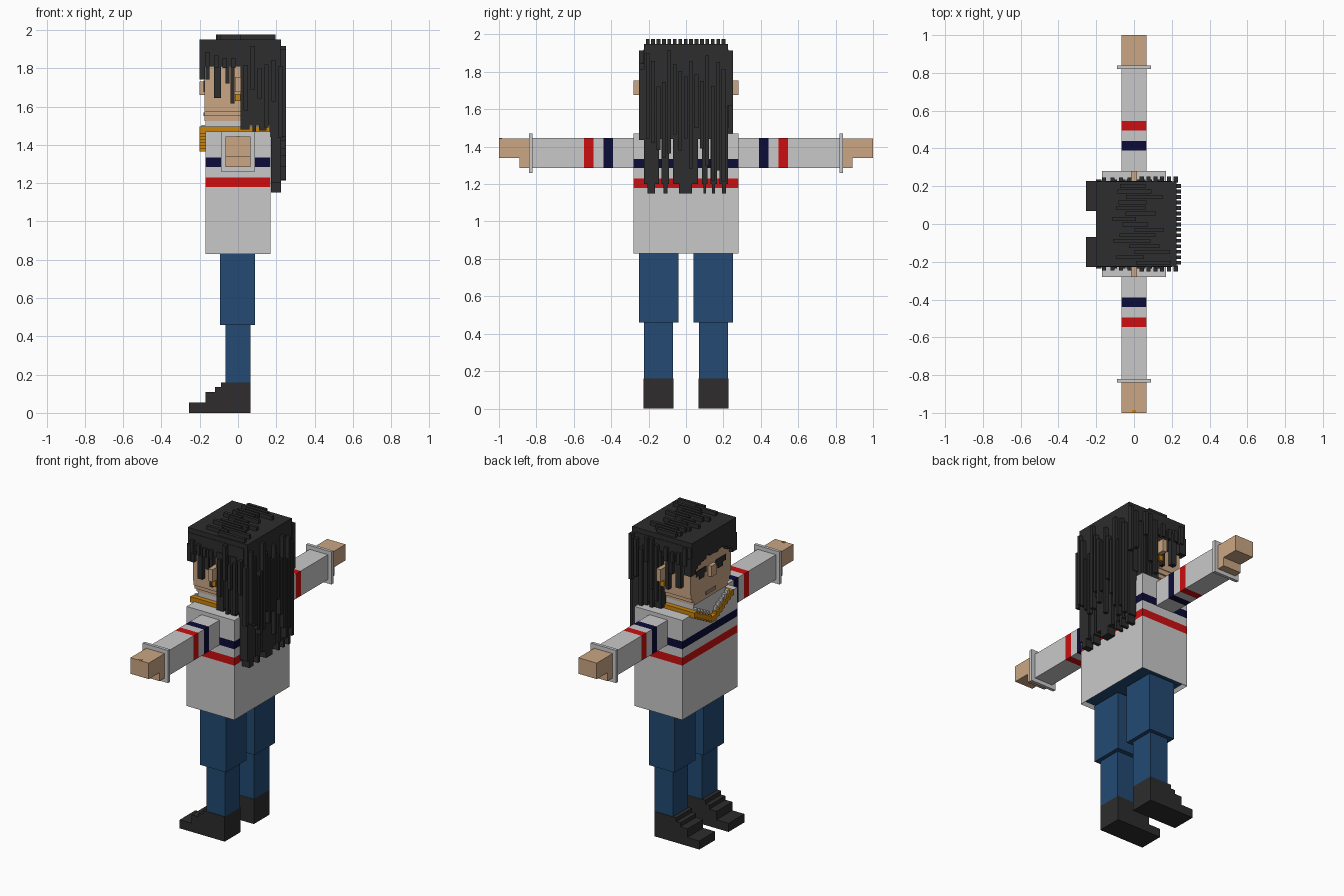
import bpy, bmesh, random
from mathutils import Vector

random.seed(4)
if "Cube" in bpy.data.objects:
    bpy.data.objects.remove(bpy.data.objects["Cube"])


def material(name, r, g, b):
    lin = [(c / 255 / 12.92) if c < 11 else ((c / 255 + 0.055) / 1.055) ** 2.4 for c in (r, g, b)]
    m = bpy.data.materials.new(name)
    m.use_nodes = True
    m.diffuse_color = (*lin, 1)
    m.node_tree.nodes["Principled BSDF"].inputs["Base Color"].default_value = (*lin, 1)
    return m


WHITE = material("shirt white", 201, 201, 201)
RED = material("stripe red", 204, 14, 16)
NAVY = material("stripe navy", 12, 12, 56)
BLUE = material("denim blue", 35, 74, 115)
BLACK = material("hair black", 45, 45, 45)
SHOE = material("shoe black", 46, 44, 44)
SKIN = material("skin", 203, 166, 131)
GOLD = material("gold", 205, 133, 12)
LIP = material("lip", 160, 135, 122)


def add_box(bm, x0, x1, y0, y1, z0, z1):
    y0, y1 = min(y0, y1), max(y0, y1)
    for v in bmesh.ops.create_cube(bm, size=1)["verts"]:
        v.co = Vector((x1 if v.co.x > 0 else x0, y1 if v.co.y > 0 else y0, z1 if v.co.z > 0 else z0))


def finish(name, bm, *mats):
    mesh = bpy.data.meshes.new(name)
    bm.to_mesh(mesh)
    bm.free()
    for m in mats:
        mesh.materials.append(m)
    obj = bpy.data.objects.new(name, mesh)
    bpy.context.collection.objects.link(obj)
    return obj


def boxes(name, mat, *dims):
    bm = bmesh.new()
    for d in dims:
        add_box(bm, *d)
    return finish(name, bm, mat)


def striped(bm, axis, bands):
    """Cut bands (low, high, material index) across an axis and paint them."""
    normal = Vector([i == axis for i in range(3)])
    for lo, hi, _ in bands:
        for p in (lo, hi):
            bmesh.ops.bisect_plane(bm, geom=bm.verts[:] + bm.edges[:] + bm.faces[:],
                                   plane_co=normal * p, plane_no=normal)
    for f in bm.faces:
        for lo, hi, index in bands:
            if lo < f.calc_center_median()[axis] < hi:
                f.material_index = index


# Shirt with two stripes and an open hem showing the waist
bm = bmesh.new()
add_box(bm, -0.17, 0.17, -0.28, 0.28, 0.83, 1.47)
hem = min(bm.faces, key=lambda f: f.calc_center_median().z)
bmesh.ops.inset_individual(bm, faces=[hem], thickness=0.022)
hem.material_index = 3
for v in hem.verts:
    v.co.z += 0.02
striped(bm, 2, [(1.18, 1.23, 1), (1.285, 1.335, 2)])
finish("shirt", bm, WHITE, RED, NAVY, BLUE)

# Limbs, one set per side
for s, side in ((1, "left"), (-1, "right")):
    bm = bmesh.new()
    add_box(bm, -0.065, 0.065, s * 0.27, s * 0.83, 1.285, 1.445)
    bands = [(0.39, 0.44, 2), (0.495, 0.545, 1)]
    striped(bm, 1, [(min(s * a, s * b), max(s * a, s * b), i) for a, b, i in bands])
    finish(side + "_sleeve", bm, WHITE, RED, NAVY)
    boxes(side + "_cuff", WHITE, (-0.09, 0.09, s * 0.82, s * 0.84, 1.26, 1.47))
    boxes(side + "_hand", SKIN, (-0.065, 0.065, s * 0.83, s, 1.34, 1.443),
          (-0.065, 0.065, s * 0.83, s * 0.89, 1.285, 1.34))
    boxes(side + "_upper_leg", BLUE, (-0.095, 0.09, s * 0.04, s * 0.25, 0.46, 0.835))
    boxes(side + "_lower_leg", BLUE, (-0.065, 0.065, s * 0.07, s * 0.225, 0.16, 0.46))
    steps = ((-0.255, 0, 0.055), (-0.17, 0.055, 0.11), (-0.12, 0.11, 0.135), (-0.09, 0.135, 0.16))
    boxes(side + "_shoe", SHOE, *[(x, 0.065, s * 0.068, s * 0.228, a, b) for x, a, b in steps])
    # Head details
    boxes(side + "_ear", SKIN, (-0.015, 0.015, s * 0.19, s * 0.28, 1.675, 1.755))
    boxes(side + "_earring", GOLD, (-0.015, 0.012, s * 0.225, s * 0.245, 1.63, 1.665))
    boxes(side + "_eye", BLACK, (-0.18, -0.17, s * 0.05, s * 0.15, 1.70, 1.735),
          (-0.18, -0.17, s * 0.07, s * 0.12, 1.675, 1.70))
boxes("finger_ring", GOLD, (-0.01, 0.01, -1, -0.985, 1.435, 1.446))

# Head, with a jaw that narrows in steps
boxes("head", SKIN, (-0.175, 0.17, -0.205, 0.205, 1.605, 1.92),
      (-0.175, 0.17, -0.2, 0.2, 1.575, 1.605),
      (-0.175, 0.17, -0.19, 0.19, 1.55, 1.575),
      (-0.175, 0.17, -0.17, 0.17, 1.525, 1.55))
boxes("nose", SKIN, (-0.2, -0.17, -0.025, 0.025, 1.66, 1.73))
boxes("mouth", LIP, (-0.18, -0.17, -0.05, 0.05, 1.55, 1.57))
boxes("collar", WHITE, (-0.17, 0.17, -0.165, 0.165, 1.46, 1.525))

# Necklace resting on the shoulders and hanging in a stepped point
chain = [(0.14, 0.17, -0.2, 0.2, 1.468, 1.495)]
beads = []
for s in (1, -1):
    chain.append((-0.2, 0.17, s * 0.17, s * 0.2, 1.468, 1.495))
    for i in range(7):
        y, z = 0.2 - i * 0.029, 1.495 - i * 0.0155
        chain.append((-0.2, -0.168, s * y, s * (y - 0.03), z - 0.036, z))
        if 0 < i < 6:
            beads.append((-0.19, -0.168, s * y, s * (y - 0.02), z, z + 0.024))
boxes("necklace", GOLD, *chain)
boxes("necklace_beads", WHITE, *beads)

# Hair mass over the crown, back and sides
mass = [(-0.2, 0.225, -0.225, 0.225, 1.9, 1.95), (0.165, 0.225, -0.225, 0.225, 1.44, 1.92)]
for s in (1, -1):
    mass.append((0.012, 0.2, s * 0.19, s * 0.228, 1.5, 1.92))
    mass.append((-0.195, 0.03, s * 0.19, s * 0.228, 1.81, 1.92))
boxes("hair_mass", BLACK, *mass)

# Tips hanging down the back with gaps between them
edges = [-0.225, -0.145, -0.13, -0.09, -0.07, 0.065, 0.085, 0.115, 0.13, 0.165, 0.18, 0.225]
tips = []
for a, b in zip(edges[::2], edges[1::2]):
    tips.append((0.172, 0.225, a, b, 1.2, 1.45))
    mid, half = (a + b) / 2, (b - a) / 4
    tips.append((0.172, 0.225, mid - half, mid + half, 1.15, 1.2))
boxes("hair_back_tips", BLACK, *tips)

# Side locks framing the face and ears
side_locks = [(-0.2, -0.172, 1.74), (-0.17, -0.15, 1.74), (-0.125, -0.09, 1.645), (-0.065, -0.045, 1.72),
              (-0.04, -0.017, 1.615), (0.012, 0.06, 1.48), (0.075, 0.095, 1.47), (0.11, 0.15, 1.475)]
boxes("hair_side_locks", BLACK, *[(a, b, s * 0.185, s * 0.235, z, 1.85)
                                  for a, b, z in side_locks for s in (1, -1)])

# Fringe, longer toward the temples
fringe = []
for i in range(15):
    y = -0.225 + i * 0.03
    drop = 1.83 - 0.08 * (abs(y + 0.015) / 0.21) ** 2 - random.uniform(0, 0.03)
    fringe.append((-0.2, -0.172, y, y + 0.03, drop, 1.92))
boxes("hair_fringe", BLACK, *fringe)

# Raised strands on the crown, back and sides
strands = []
for i in range(15):
    y = -0.215 + i * 0.029
    x = random.uniform(-0.12, 0.02)
    strands.append((x, x + random.uniform(0.12, 0.2), y, y + 0.02, 1.94, 1.975))
    top, low = random.uniform(1.7, 1.95), random.uniform(1.2, 1.5)
    strands.append((0.22, 0.25, y, y + 0.02, low, top))
for s in (1, -1):
    for i in range(6):
        x = 0.03 + i * 0.036
        top = random.uniform(1.8, 1.92)
        strands.append((x, x + 0.022, s * 0.22, s * 0.252, top - random.uniform(0.15, 0.38), top))
    for i in range(4):
        x = -0.17 + i * 0.045
        strands.append((x, x + 0.022, s * 0.22, s * 0.245, 1.8, random.uniform(1.85, 1.93)))
boxes("hair_strands", BLACK, *strands)
